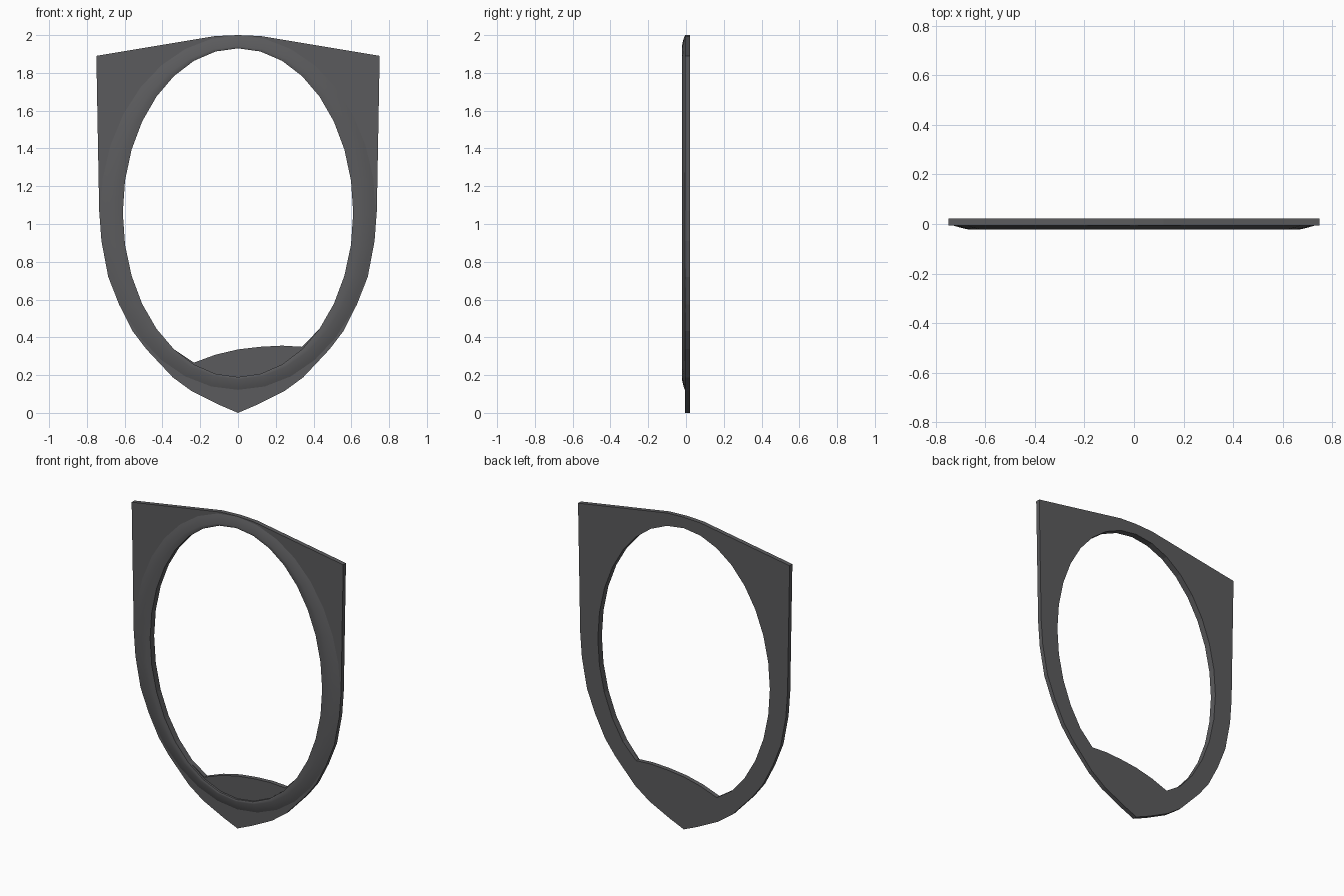
import bpy, bmesh, math

if "Cube" in bpy.data.objects:
    bpy.data.objects.remove(bpy.data.objects["Cube"])

CZ = 1.06            # centre height of the oval opening
N = 32
BACK, PLATE_FRONT = 0.022, -0.006

grey = bpy.data.materials.new("dark grey")
grey.diffuse_color = (0.105, 0.105, 0.11, 1)
grey.use_nodes = True
grey.node_tree.nodes["Principled BSDF"].inputs["Base Color"].default_value = grey.diffuse_color


def oval(rx, rz):
    """Oval ring, starting at the bottom and running towards +x."""
    return [(rx * math.sin(2 * math.pi * i / N), CZ - rz * math.cos(2 * math.pi * i / N))
            for i in range(N)]


def finish(bm, name):
    bmesh.ops.recalc_face_normals(bm, faces=bm.faces)
    me = bpy.data.meshes.new(name)
    bm.to_mesh(me)
    bm.free()
    me.materials.append(grey)
    ob = bpy.data.objects.new(name, me)
    bpy.context.collection.objects.link(ob)
    return ob


def loop_edges(bm, pts, y):
    vs = [bm.verts.new((x, y, z)) for x, z in pts]
    return [bm.edges.new((vs[i], vs[(i + 1) % len(vs)])) for i in range(len(vs))]


# Shield plate outline: half profile, mirrored
half = [(0.1, 0.043), (0.245, 0.115), (0.345, 0.188), (0.485, 0.337), (0.558, 0.433),
        (0.63, 0.575), (0.687, 0.72), (0.723, 0.91), (0.735, 1.07), (0.75, 1.89), (0.12, 1.995)]
outline = [(0, 0)] + half + [(0, 2.0)] + [(-x, z) for x, z in reversed(half)]

# Opening: oval with its bottom points raised to form the slanted flap
hole = oval(0.61, 0.87)
for i, z in {-2: 0.266, -1: 0.308, 0: 0.336, 1: 0.35, 2: 0.356, 3: 0.35}.items():
    hole[i] = (hole[i][0], z)

bm = bmesh.new()
edges = loop_edges(bm, outline, BACK) + loop_edges(bm, hole, BACK)
bmesh.ops.triangle_fill(bm, edges=edges, use_beauty=True, use_dissolve=False)
ext = bmesh.ops.extrude_face_region(bm, geom=bm.faces[:], use_keep_orig=True)
for v in ext["geom"]:
    if isinstance(v, bmesh.types.BMVert):
        v.co.y = PLATE_FRONT
finish(bm, "shield_plate")

# Raised rim around the opening
bm = bmesh.new()
profile = [(0.61, 0.87, PLATE_FRONT), (0.61, 0.87, -0.019), (0.64, 0.874, -0.022),
           (0.67, 0.882, -0.022), (0.708, 0.92, -0.013), (0.73, 0.938, PLATE_FRONT)]
rings = [[bm.verts.new((x, y, z)) for x, z in oval(rx, rz)] for rx, rz, y in profile]
for a, b in zip(rings, rings[1:] + rings[:1]):
    for i in range(N):
        j = (i + 1) % N
        bm.faces.new((a[i], a[j], b[j], b[i]))
rim = finish(bm, "raised_rim")
bpy.context.view_layer.objects.active = rim
rim.select_set(True)
bpy.ops.object.shade_smooth_by_angle(angle=math.radians(35))
